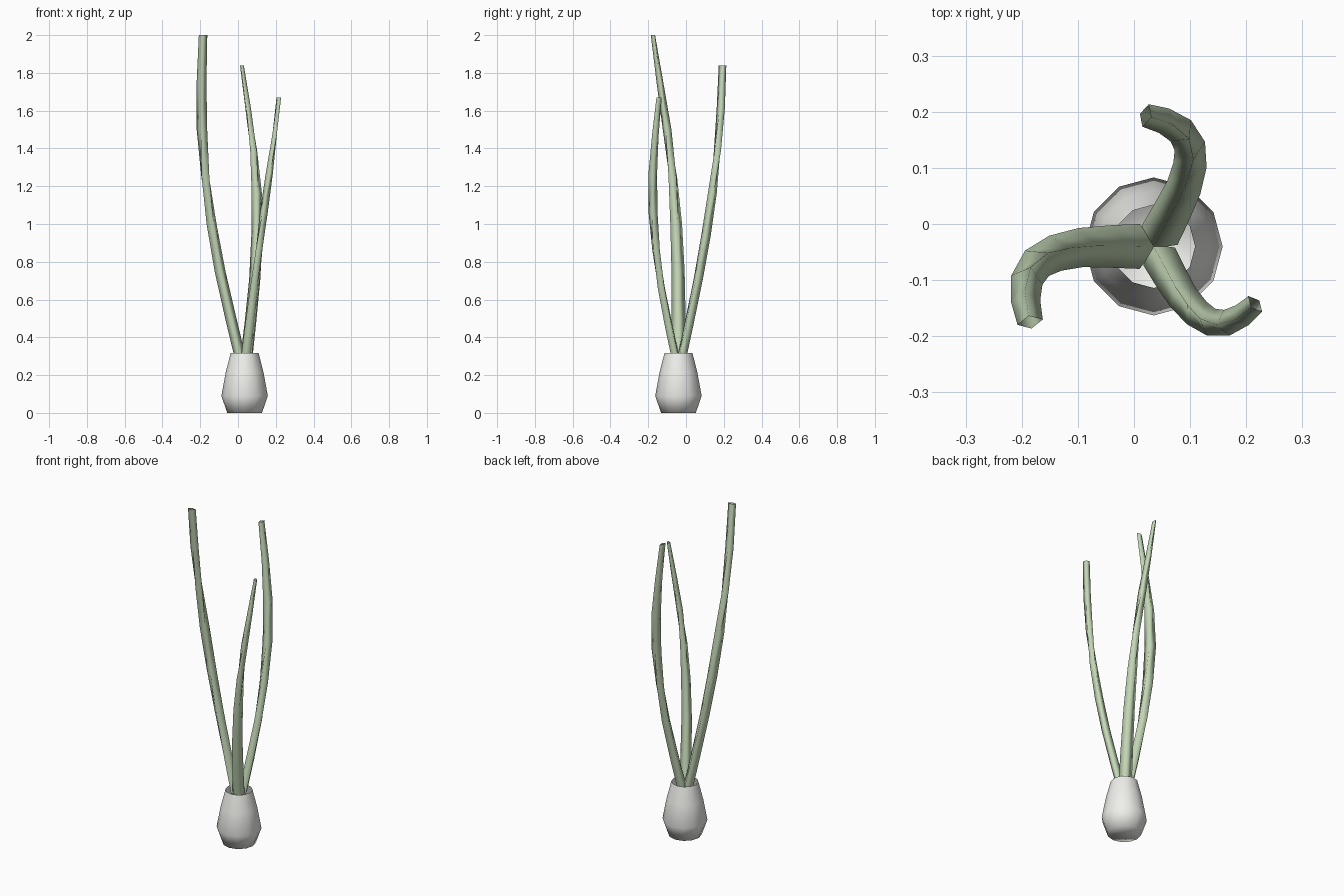
import bpy, bmesh, math
from mathutils import Vector, Matrix

if "Cube" in bpy.data.objects:
    bpy.data.objects.remove(bpy.data.objects["Cube"])

CENTRE = Vector((0.035, -0.04, 0))


def material(name, rgb):
    m = bpy.data.materials.new(name)
    m.diffuse_color = (*rgb, 1)
    m.use_nodes = True
    m.node_tree.nodes["Principled BSDF"].inputs["Base Color"].default_value = m.diffuse_color
    return m


def skin(name, rings, mat, cap_bottom=False, smooth=True):
    """Join successive rings of points with quads."""
    bm = bmesh.new()
    loops = [[bm.verts.new(p) for p in ring] for ring in rings]
    n = len(loops[0])
    for lo, hi in zip(loops, loops[1:]):
        for i in range(n):
            j = (i + 1) % n
            bm.faces.new((lo[i], lo[j], hi[j], hi[i]))
    if cap_bottom:
        bm.faces.new(loops[0][::-1])
    for f in bm.faces:
        f.smooth = smooth
    mesh = bpy.data.meshes.new(name)
    bm.to_mesh(mesh)
    bm.free()
    mesh.materials.append(mat)
    ob = bpy.data.objects.new(name, mesh)
    ob.location = CENTRE
    bpy.context.collection.objects.link(ob)
    return ob


white = material("bulb_white", (0.86, 0.86, 0.83))
green = material("leaf_green", (0.55, 0.68, 0.47))

# Bulb: open-topped 12-sided turned profile (radius, height)
profile = [(0.092, 0), (0.123, 0.09), (0.1, 0.215), (0.074, 0.317)]
skin("bulb", [[(r * math.cos(i * math.tau / 12), r * math.sin(i * math.tau / 12), z)
               for i in range(12)] for r, z in profile], white, cap_bottom=True)

# Leaf path: x, y, z, half width, half thickness
path = [(-0.025, 0, 0.3, 0.04, 0.03),
        (-0.073, 0, 0.5, 0.038, 0.03),
        (-0.13, -0.002, 0.75, 0.035, 0.029),
        (-0.175, -0.012, 1.0, 0.033, 0.028),
        (-0.208, -0.03, 1.25, 0.031, 0.027),
        (-0.226, -0.06, 1.5, 0.029, 0.024),
        (-0.228, -0.098, 1.75, 0.026, 0.018),
        (-0.22, -0.135, 2.0, 0.023, 0.0115)]
Z0 = path[0][2]


def leaf(name, angle, scale):
    rot = Matrix.Rotation(math.radians(angle), 3, 'Z')
    rings = []
    for k, (x, y, z, a, b) in enumerate(path):
        p, q = path[max(k - 1, 0)], path[min(k + 1, len(path) - 1)]
        t = Vector((q[0] - p[0], q[1] - p[1], 0)).normalized()
        side = Vector((-t.y, t.x, 0))
        c = Vector((x, y, z - Z0))
        ring = [c + t * b, c + side * a, c - t * b, c - side * a]
        rings.append([rot @ (v * scale) + Vector((0, 0, Z0)) for v in ring])
    skin(name, rings, green)


# Three twisted leaves, each shorter than the last
leaf("leaf_tall", 0, 1.0)
leaf("leaf_middle", -118, 0.906)
leaf("leaf_short", 119, 0.806)
